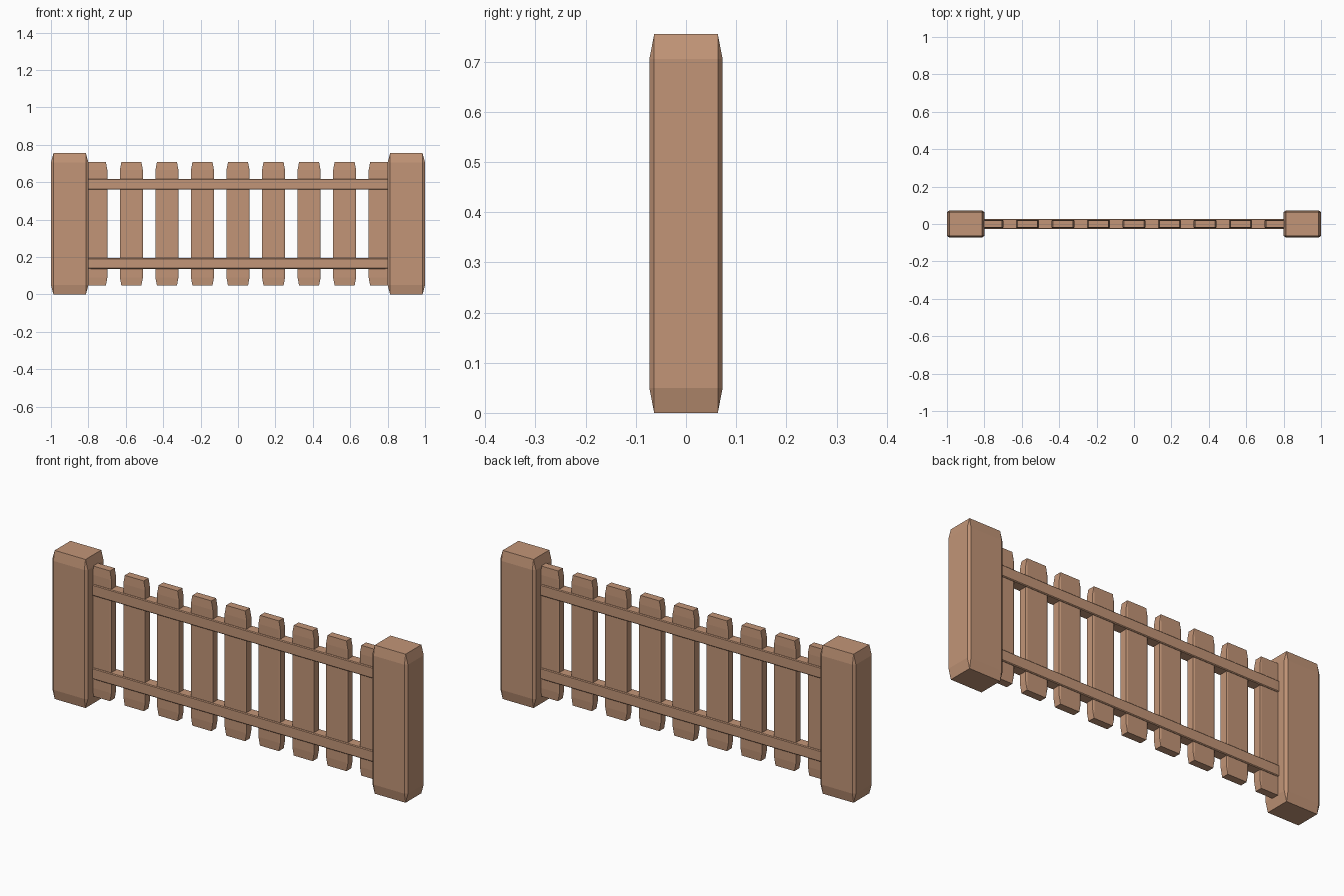
import bpy
import bmesh
from mathutils import Vector

CHAMFER = 0.066   # share of each side cut from the corners
MID_Z = 0.3775

default = bpy.data.objects.get("Cube")
if default:
    bpy.data.objects.remove(default, do_unlink=True)

wood = bpy.data.materials.new("warm brown wood")
wood.use_nodes = True
wood.diffuse_color = (0.54, 0.30, 0.185, 1)
wood.node_tree.nodes["Principled BSDF"].inputs["Base Color"].default_value = wood.diffuse_color


def chamfered_block(name, size, centre):
    """Unit cube with chamfered edges, stretched so the cuts stretch with it."""
    bm = bmesh.new()
    bmesh.ops.create_cube(bm, size=1)
    bmesh.ops.bevel(bm, geom=bm.edges[:], offset=CHAMFER, segments=1,
                    affect='EDGES', clamp_overlap=True)
    bmesh.ops.scale(bm, vec=Vector(size), verts=bm.verts)
    mesh = bpy.data.meshes.new(name)
    bm.to_mesh(mesh)
    bm.free()
    mesh.materials.append(wood)
    obj = bpy.data.objects.new(name, mesh)
    obj.location = centre
    bpy.context.collection.objects.link(obj)
    return obj


# End posts
for side, sign in (("left", 1), ("right", -1)):
    chamfered_block(side + "_post", (0.2, 0.146, 0.755), (sign * 0.9, 0, MID_Z))

# Upright pickets, the outer two partly sunk into the posts
for i in range(9):
    chamfered_block(f"picket_{i + 1}", (0.123, 0.044, 0.662), ((i - 4) * 0.19, 0, MID_Z))

# Horizontal rails running through the pickets into the posts
for level, sign in (("upper", 1), ("lower", -1)):
    chamfered_block(level + "_rail", (1.8, 0.056, 0.057), (0, 0, MID_Z + sign * 0.212))
